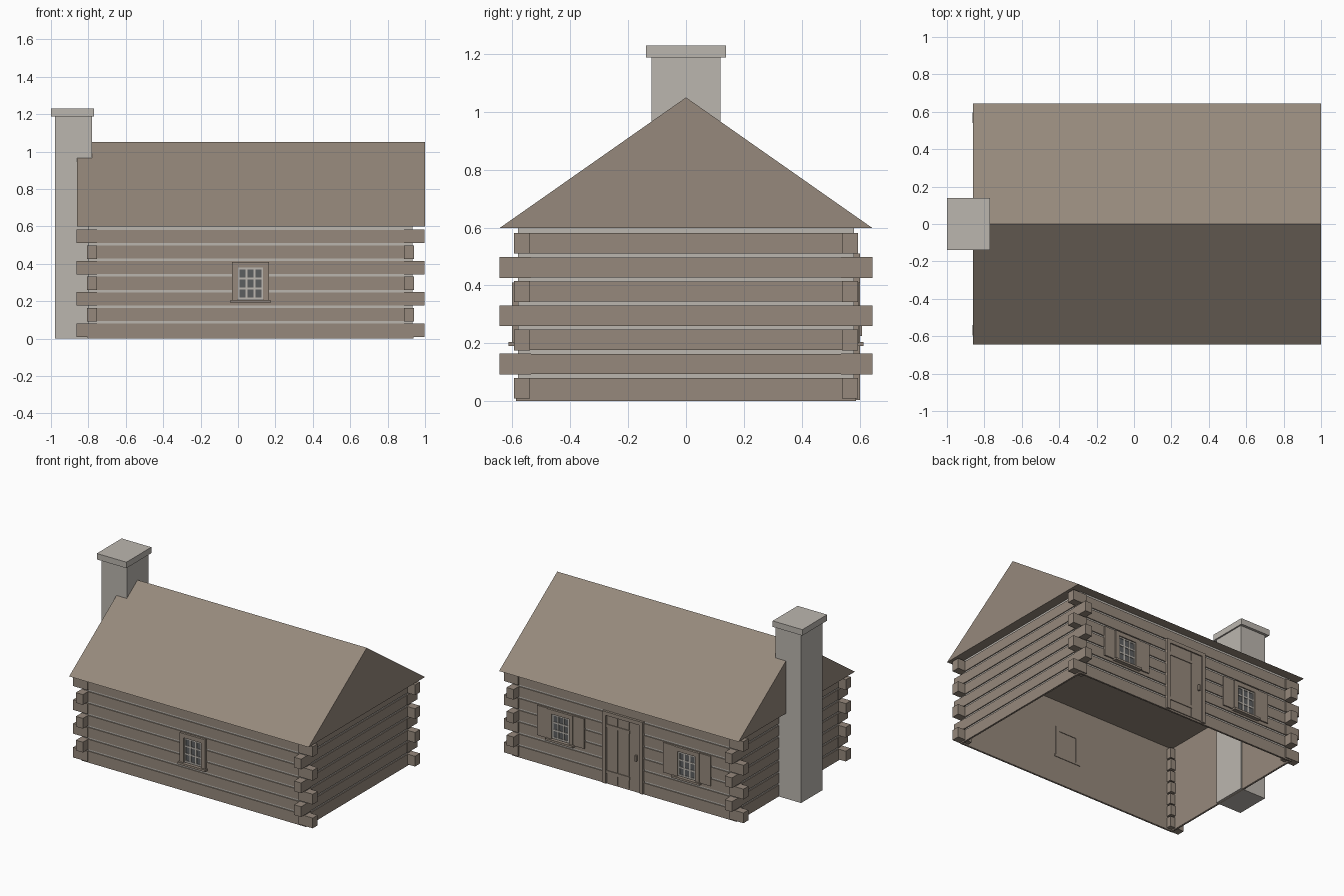
import bpy
import bmesh

cube = bpy.data.objects.get("Cube")
if cube:
    bpy.data.objects.remove(cube, do_unlink=True)


def material(name, rgb):
    m = bpy.data.materials.new(name)
    m.use_nodes = True
    m.diffuse_color = (*rgb, 1)
    m.node_tree.nodes["Principled BSDF"].inputs["Base Color"].default_value = (*rgb, 1)
    return m


WOOD = material("weathered_brown", (0.305, 0.25, 0.202))
STONE = material("pale_stone", (0.50, 0.47, 0.43))
GLASS = material("dark_glass", (0.107, 0.112, 0.115))


def build(name, mat, boxes):
    """One object from a list of boxes, each given as x, y and z ranges."""
    bm = bmesh.new()
    for ranges in boxes:
        (x0, x1), (y0, y1), (z0, z1) = [sorted(r) for r in ranges]
        verts = bmesh.ops.create_cube(bm, size=1)["verts"]
        for v in verts:
            v.co.x = x0 if v.co.x < 0 else x1
            v.co.y = y0 if v.co.y < 0 else y1
            v.co.z = z0 if v.co.z < 0 else z1
    return finish(name, mat, bm)


def finish(name, mat, bm):
    mesh = bpy.data.meshes.new(name)
    bm.to_mesh(mesh)
    bm.free()
    mesh.materials.append(mat)
    ob = bpy.data.objects.new(name, mesh)
    bpy.context.collection.objects.link(ob)
    return ob


CX = 0.067            # middle of the cabin along x
HX, HY = 0.865, 0.58  # half sizes of the wall core
EAVE, RIDGE = 0.598, 1.05
PITCH, LOG_H = 0.0835, 0.07
COURSES = 7


def ring(outer, inner, z):
    """Four wall boxes around the cabin between two offsets from the core."""
    out = []
    for s in (-1, 1):
        out.append(((CX - HX - outer, CX + HX + outer),
                    (s * (HY + inner), s * (HY + outer)), z))
        out.append(((CX + s * (HX + inner), CX + s * (HX + outer)),
                    (-HY - inner, HY + inner), z))
    return out


# Walls: inner lining, pale chinking, courses of logs
build("wall_lining", WOOD, ring(-0.003, -0.006, (0, EAVE)))
build("chinking", STONE, ring(0, -0.003, (0.005, EAVE)))
logs = []
for k in range(COURSES):
    z = 0.01 + k * PITCH
    logs += ring(0.007, 0, (z if k else 0, z + LOG_H))
build("wall_logs", WOOD, logs)

# Corner log ends, projecting alternately along x and y
ends = []
for k in range(COURSES):
    z = 0.009 + k * PITCH
    for sx in (-1, 1):
        for sy in (-1, 1):
            if k % 2 == 0:
                xr, yr = (0.82, 0.93), (0.54, 0.595)
            else:
                xr, yr = (0.82, 0.875), (0.535, 0.645)
            ends.append(([CX + sx * x for x in xr], [sy * y for y in yr],
                         (z, z + LOG_H + 0.002)))
build("corner_log_ends", WOOD, ends)

# Roof: solid gable prism
bm = bmesh.new()
profile = [(-0.645, EAVE), (0.645, EAVE), (0, RIDGE)]
face = bm.faces.new([bm.verts.new((-0.86, y, z)) for y, z in profile])
new = bmesh.ops.extrude_face_region(bm, geom=[face])["geom"]
bmesh.ops.translate(bm, vec=(1.86, 0, 0),
                    verts=[g for g in new if isinstance(g, bmesh.types.BMVert)])
bmesh.ops.recalc_face_normals(bm, faces=bm.faces)
finish("roof", WOOD, bm)

# Chimney
build("chimney", STONE, [((-0.978, -0.78), (-0.12, 0.12), (0, 1.19))])
build("chimney_cap", STONE, [((-1, -0.77), (-0.138, 0.138), (1.188, 1.23))])


def window(name, x, side, shutters):
    def depth(a, b):
        return (side * a, side * b)

    z0, z1, half, bar = 0.205, 0.41, 0.098, 0.03
    low, high, open_half = z0 + 0.004, z1 - bar, half - bar
    frame = [((x - half, x + half), depth(0.57, 0.602), (high, z1))]
    for s in (-1, 1):
        frame.append(((x + s * open_half, x + s * half), depth(0.57, 0.602), (z0, high)))
    build(name + "_frame", WOOD, frame)
    build(name + "_sill", WOOD, [((x - 0.107, x + 0.107), depth(0.57, 0.614), (0.19, z0))])
    build(name + "_glass", GLASS, [((x - open_half, x + open_half),
                                    depth(0.585, 0.590), (z0, high))])
    # Glazing bars for a three by three grid of panes
    bars = []
    w = 0.005
    for i in range(4):
        bx = x - open_half + w + (2 * open_half - 2 * w) * i / 3
        bz = low + w + (high - low - 2 * w) * i / 3
        bars.append(((bx - w, bx + w), depth(0.586, 0.594), (low, high)))
        bars.append(((x - open_half, x + open_half), depth(0.586, 0.594), (bz - w, bz + w)))
    build(name + "_glazing_bars", STONE, bars)
    if shutters:
        build(name + "_shutters", WOOD,
              [((x + s * half, x + s * (half + 0.085)), depth(0.58, 0.596), (0.2, z1))
               for s in (-1, 1)])


window("front_window", CX, -1, False)
window("back_left_window", CX + 0.49, 1, True)
window("back_right_window", CX - 0.49, 1, True)

# Door on the back wall: frame, planks, hinge straps and handle
DX, DH, DTOP, JAMB = CX + 0.005, 0.157, 0.51, 0.026
build("door_frame", WOOD,
      [((DX + s * (DH - JAMB), DX + s * DH), (0.57, 0.602), (0.005, DTOP)) for s in (-1, 1)]
      + [((DX - DH, DX + DH), (0.57, 0.602), (DTOP - JAMB, DTOP))])
leaf = DH - JAMB
plank = 2 * leaf / 3
build("door_planks", WOOD,
      [((DX - leaf + i * plank, DX - leaf + (i + 1) * plank - 0.003),
        (0.575, 0.593), (0.012, DTOP - JAMB)) for i in range(3)])
build("door_hinge_straps", WOOD,
      [((DX + leaf, DX - leaf * 0.4), (0.59, 0.598), (z, z + 0.022)) for z in (0.075, 0.40)])
build("door_handle", WOOD, [((DX - 0.11, DX - 0.098), (0.59, 0.608), (0.225, 0.265))])
